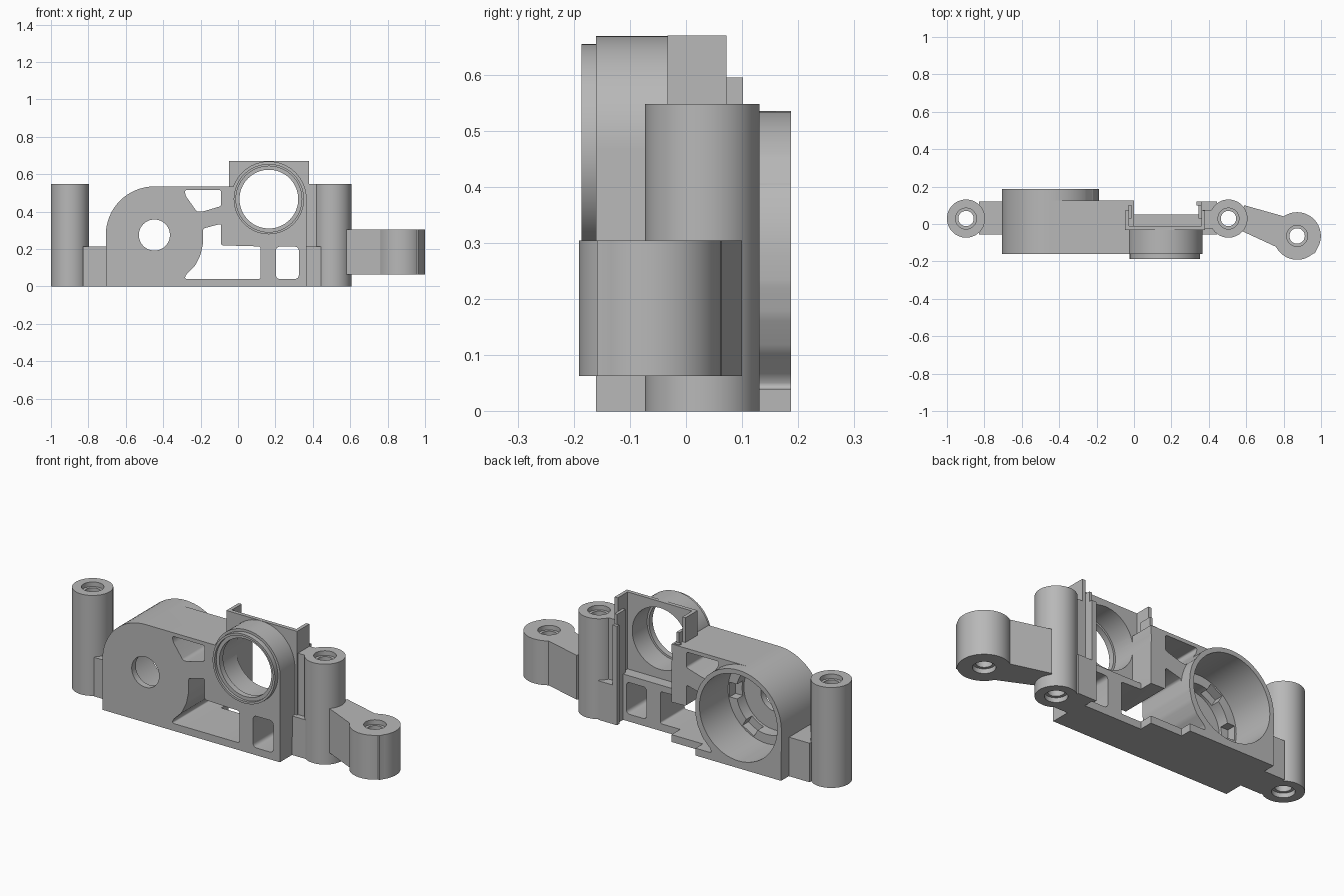
import bpy, bmesh
from math import cos, sin, pi
from mathutils import Matrix

if "Cube" in bpy.data.objects:
    bpy.data.objects.remove(bpy.data.objects["Cube"])

grey = bpy.data.materials.new("cast grey")
grey.use_nodes = True
grey.diffuse_color = (0.48, 0.48, 0.48, 1)
grey.node_tree.nodes["Principled BSDF"].inputs["Base Color"].default_value = grey.diffuse_color


def arc(cx, cy, r, start, end, n=32):
    return [(cx + r * cos(start + (end - start) * i / n),
             cy + r * sin(start + (end - start) * i / n)) for i in range(n + 1)]


def prism(name, pts, lo, hi, axis="y", bevel=0.0):
    """Extrude an outline along y (outline in x, z) or along z (outline in x, y)."""
    bm = bmesh.new()
    place = (lambda p: (p[0], lo, p[1])) if axis == "y" else (lambda p: (p[0], p[1], lo))
    face = bm.faces.new([bm.verts.new(place(p)) for p in pts])
    out = bmesh.ops.extrude_face_region(bm, geom=[face])
    moved = [v for v in out["geom"] if isinstance(v, bmesh.types.BMVert)]
    step = (0, hi - lo, 0) if axis == "y" else (0, 0, hi - lo)
    bmesh.ops.translate(bm, verts=moved, vec=step)
    if bevel:
        k = 1 if axis == "y" else 2
        sides = [e for e in bm.edges if abs(e.verts[0].co[k] - e.verts[1].co[k]) > 0.001]
        bmesh.ops.bevel(bm, geom=sides, offset=bevel, segments=4, profile=0.5, affect="EDGES")
    bmesh.ops.recalc_face_normals(bm, faces=bm.faces)
    mesh = bpy.data.meshes.new(name)
    bm.to_mesh(mesh)
    bm.free()
    obj = bpy.data.objects.new(name, mesh)
    bpy.context.collection.objects.link(obj)
    mesh.materials.append(grey)
    return obj


def rect(x0, x1, b0, b1):
    return [(x0, b0), (x1, b0), (x1, b1), (x0, b1)]


def disc(name, cx, cy, r, lo, hi, axis="y"):
    return prism(name, arc(cx, cy, r, 0, 2 * pi, 64)[:-1], lo, hi, axis)


def combine(target, others, operation):
    for other in others:
        mod = target.modifiers.new("boolean", "BOOLEAN")
        mod.operation = operation
        mod.solver = "EXACT"
        mod.object = other
        bpy.context.view_layer.objects.active = target
        bpy.ops.object.modifier_apply(modifier=mod.name)
        bpy.data.objects.remove(other)


def cut(target, *cutters):
    combine(target, cutters, "DIFFERENCE")


def join(target, *parts):
    combine(target, parts, "UNION")


# Main body: motor housing, solid web, lower frame and bearing arch
MX, MZ = -0.447, 0.275
BX, BZ = 0.165, 0.467
body = prism("main_body", [(-0.705, 0), (-0.189, 0)] + arc(MX, MZ, 0.26, 0, pi), -0.16, 0.187)
join(body,
     prism("web", rect(MX, 0.0, 0, 0.535), -0.16, 0.125),
     prism("frame", rect(-0.2, 0.365, 0, 0.25), -0.16, 0.05),
     prism("arch", [(-0.037, 0.1), (0.367, 0.1)] + arc(BX, BZ, 0.202, 0, pi), -0.16, -0.03),
     disc("rim", BX, BZ, 0.188, -0.186, -0.1))

# Stepped motor bore with notches, and the shaft hole
cut(body,
    disc("bore", MX, MZ, 0.235, -0.06, 0.3),
    disc("inner_bore", MX, MZ, 0.185, -0.125, 0.1),
    disc("shaft_hole", MX, MZ, 0.083, -0.3, 0.1))
for i in range(6):
    notch = prism("notch", rect(0.15, 0.225, -0.04, 0.04), -0.11, 0.05)
    notch.data.transform(Matrix.Translation((MX, 0, MZ)) @ Matrix.Rotation(i * pi / 3, 4, "Y"))
    cut(body, notch)

# Bearing bore with a retaining lip
cut(body,
    disc("front_recess", BX, BZ, 0.176, -0.3, -0.172),
    disc("bearing_hole", BX, BZ, 0.157, -0.3, 0.3),
    disc("bearing_bore", BX, BZ, 0.168, -0.14, 0.3))

# Lightening windows
cut(body,
    prism("top_window", [(-0.285, 0.515), (-0.28, 0.485), (-0.22, 0.4), (-0.19, 0.4),
                         (-0.09, 0.43), (-0.09, 0.515)], -0.3, 0.3, bevel=0.01),
    prism("large_window", [(-0.285, 0.04), (0.12, 0.04), (0.12, 0.214), (-0.09, 0.22),
                           (-0.09, 0.335), (-0.187, 0.31), (-0.187, 0.23), (-0.2, 0.17),
                           (-0.23, 0.11), (-0.28, 0.06)], -0.3, 0.3, bevel=0.01),
    prism("small_window", rect(0.203, 0.325, 0.04, 0.213), -0.3, 0.3, bevel=0.02))

# Bearing bracket: thin plate with two side flanges
bracket = prism("bearing_bracket", rect(-0.047, 0.38, 0.25, 0.67), -0.033, -0.012)
join(bracket,
     prism("flange_right", rect(-0.047, -0.028, 0.25, 0.67), -0.033, 0.072),
     prism("flange_left", rect(0.361, 0.38, 0.0, 0.67), -0.033, 0.072))
cut(bracket, disc("plate_hole", BX, BZ, 0.168, -0.3, 0.3))

# Slim clips behind the bracket
for side, x, bottom in (("right", -0.03, 0.5), ("left", 0.345, 0.0)):
    prism("clip_" + side, rect(x, x + 0.016, bottom, 0.595), 0.03, 0.102)
    prism("clip_foot_" + side, rect(x - 0.012, x + 0.016, bottom, 0.54), 0.1, 0.12)


# Screw posts with countersunk through holes
def drill(target, x, y, lo, hi):
    cut(target,
        disc("hole", x, y, 0.041, lo - 0.1, hi + 0.1, "z"),
        disc("sink_top", x, y, 0.056, hi - 0.025, hi + 0.1, "z"),
        disc("sink_bottom", x, y, 0.056, lo - 0.1, lo + 0.025, "z"))


for side, x, x0, x1 in (("right", -0.898, -0.83, -0.69), ("left", 0.505, 0.36, 0.445)):
    post = disc("post_" + side, x, 0.029, 0.102, 0, 0.548, "z")
    join(post, prism("arm", rect(x0, x1, 0, 0.213), -0.055, 0.12))
    if side == "left":
        join(post, prism("upper_web", rect(0.37, 0.445, 0.2, 0.548), -0.025, 0.075))
    drill(post, x, 0.029, 0, 0.548)

# Outer mounting lug on its sloping arm
lug = disc("mounting_lug", 0.872, -0.064, 0.127, 0.063, 0.305, "z")
join(lug,
     prism("lug_foot", [(0.76, -0.125), (0.79, -0.159), (0.965, -0.159), (0.985, -0.12),
                        (0.87, -0.02), (0.78, -0.02)], 0.063, 0.305, "z"),
     prism("lug_arm", [(0.56, -0.03), (0.77, -0.127), (0.81, -0.05), (0.84, 0.03),
                       (0.59, 0.1), (0.565, 0.03)], 0.063, 0.305, "z"))
drill(lug, 0.872, -0.064, 0.063, 0.305)

# Smooth round walls, keep machined edges crisp
for obj in [o for o in bpy.context.scene.objects if o.type == "MESH"]:
    bpy.ops.object.select_all(action="DESELECT")
    obj.select_set(True)
    bpy.context.view_layer.objects.active = obj
    bpy.ops.object.shade_smooth_by_angle(angle=pi / 6)
